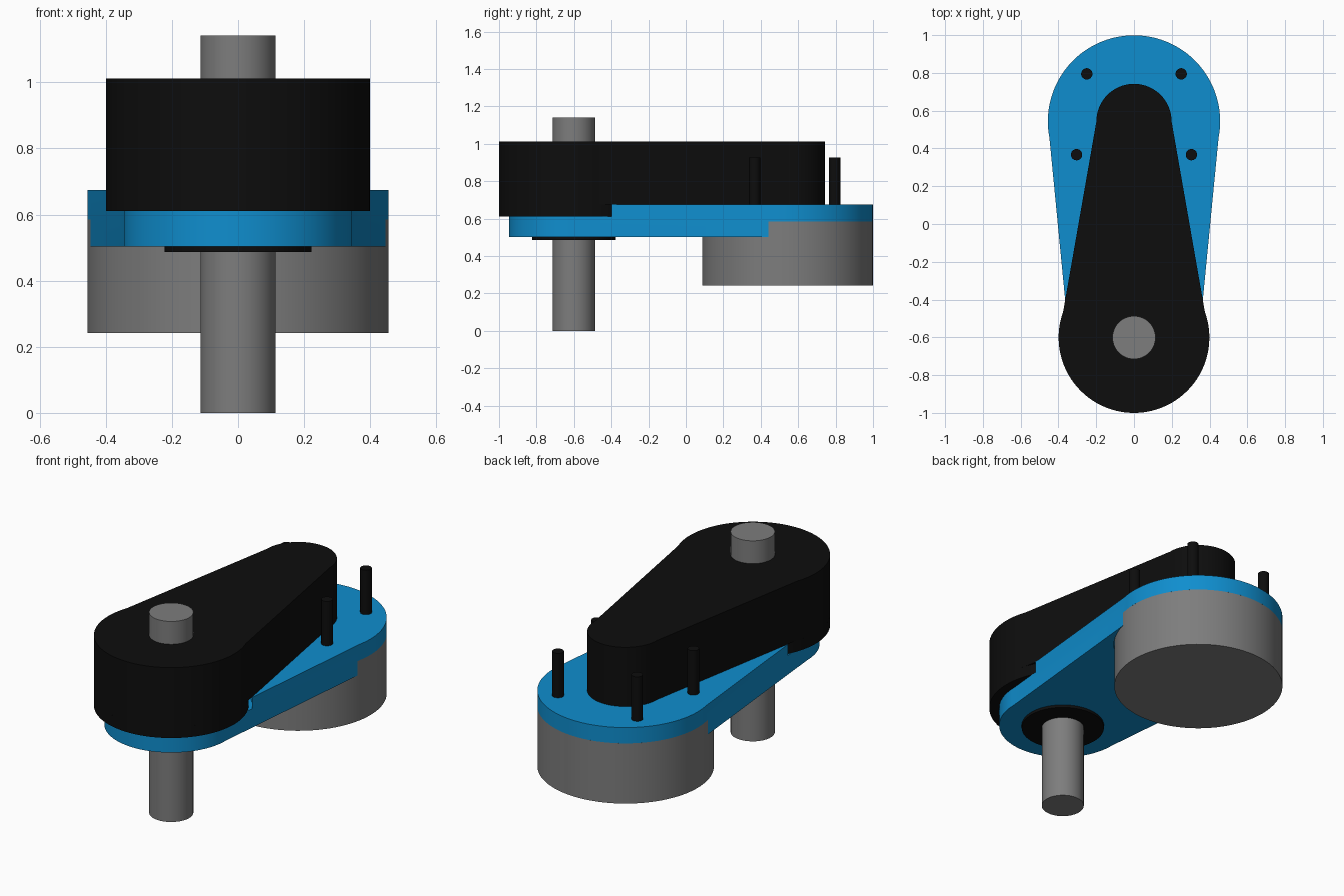
import bpy, bmesh, math

if "Cube" in bpy.data.objects:
    bpy.data.objects.remove(bpy.data.objects["Cube"])

FRONT_Y, BACK_Y = -0.601, 0.543   # axes of the shaft and of the motor
SPAN = BACK_Y - FRONT_Y


def material(name, color):
    m = bpy.data.materials.new(name)
    m.diffuse_color = (*color, 1)
    m.use_nodes = True
    m.node_tree.nodes["Principled BSDF"].inputs["Base Color"].default_value = m.diffuse_color
    return m


BLACK = material("black", (0.004, 0.004, 0.004))
BLUE = material("blue", (0.0048, 0.27, 0.62))
GRAY = material("gray", (0.205, 0.205, 0.205))


def extrude(name, points, z0, z1, mat):
    """Solid prism from a closed outline."""
    bm = bmesh.new()
    face = bm.faces.new([bm.verts.new((x, y, z0)) for x, y in points])
    top = bmesh.ops.extrude_face_region(bm, geom=[face])["geom"]
    verts = [g for g in top if isinstance(g, bmesh.types.BMVert)]
    bmesh.ops.translate(bm, verts=verts, vec=(0, 0, z1 - z0))
    bmesh.ops.recalc_face_normals(bm, faces=bm.faces)
    mesh = bpy.data.meshes.new(name)
    bm.to_mesh(mesh)
    bm.free()
    obj = bpy.data.objects.new(name, mesh)
    bpy.context.collection.objects.link(obj)
    mesh.materials.append(mat)
    return obj


def arc(y, r, a0, a1, n, x=0):
    return [(x + r * math.cos(a0 + (a1 - a0) * i / n),
             y + r * math.sin(a0 + (a1 - a0) * i / n)) for i in range(n + 1)]


def disc(name, x, y, r, z0, z1, mat, sides=96):
    return extrude(name, arc(y, r, 0, math.tau, sides, x)[:-1], z0, z1, mat)


def arm_outline(r_front, r_back):
    """Two round ends joined by straight sides; the wider end bulges past them."""
    bulge = 2 * math.atan(abs(r_front - r_back) / SPAN)
    bf, bb = (bulge, 0) if r_front > r_back else (0, bulge)
    return (arc(BACK_Y, r_back, -bb, math.pi + bb, 64)
            + arc(FRONT_Y, r_front, math.pi - bf, math.tau + bf, 64))


def cut(obj, cutter):
    mod = obj.modifiers.new("cut", "BOOLEAN")
    mod.operation, mod.solver, mod.object = "DIFFERENCE", "EXACT", cutter
    bpy.context.view_layer.objects.active = obj
    bpy.ops.object.modifier_apply(modifier=mod.name)
    bpy.data.objects.remove(cutter)


# Blue plate with a recess for the motor below and for the housing hub above
plate = extrude("mounting_plate", arm_outline(0.345, 0.456), 0.503, 0.675, BLUE)
cut(plate, disc("motor_recess", 0, BACK_Y, 0.458, 0.40, 0.585, BLUE))
cut(plate, disc("hub_recess", 0, FRONT_Y, 0.418, 0.611, 0.80, BLUE))

# Black housing and the round hub set into the plate
extrude("housing", arm_outline(0.399, 0.199), 0.675, 1.012, BLACK)
disc("housing_hub", 0, FRONT_Y, 0.399, 0.611, 0.675, BLACK)

# Motor, shaft and washer
disc("motor", 0, BACK_Y, 0.456, 0.242, 0.585, GRAY)
disc("shaft", 0, FRONT_Y, 0.114, 0, 1.142, GRAY, 64)
disc("shaft_washer", 0, FRONT_Y, 0.223, 0.487, 0.503, BLACK, 64)

# Four pins standing on the plate
for side, label in ((-1, "left"), (1, "right")):
    disc("back_pin_" + label, side * 0.25, 0.795, 0.03, 0.67, 0.928, BLACK, 24)
    disc("front_pin_" + label, side * 0.304, 0.367, 0.03, 0.67, 0.928, BLACK, 24)

# Smooth round walls, sharp rims
for obj in list(bpy.context.scene.objects):
    bpy.ops.object.select_all(action="DESELECT")
    obj.select_set(True)
    bpy.context.view_layer.objects.active = obj
    bpy.ops.object.shade_smooth_by_angle(angle=math.radians(30))
